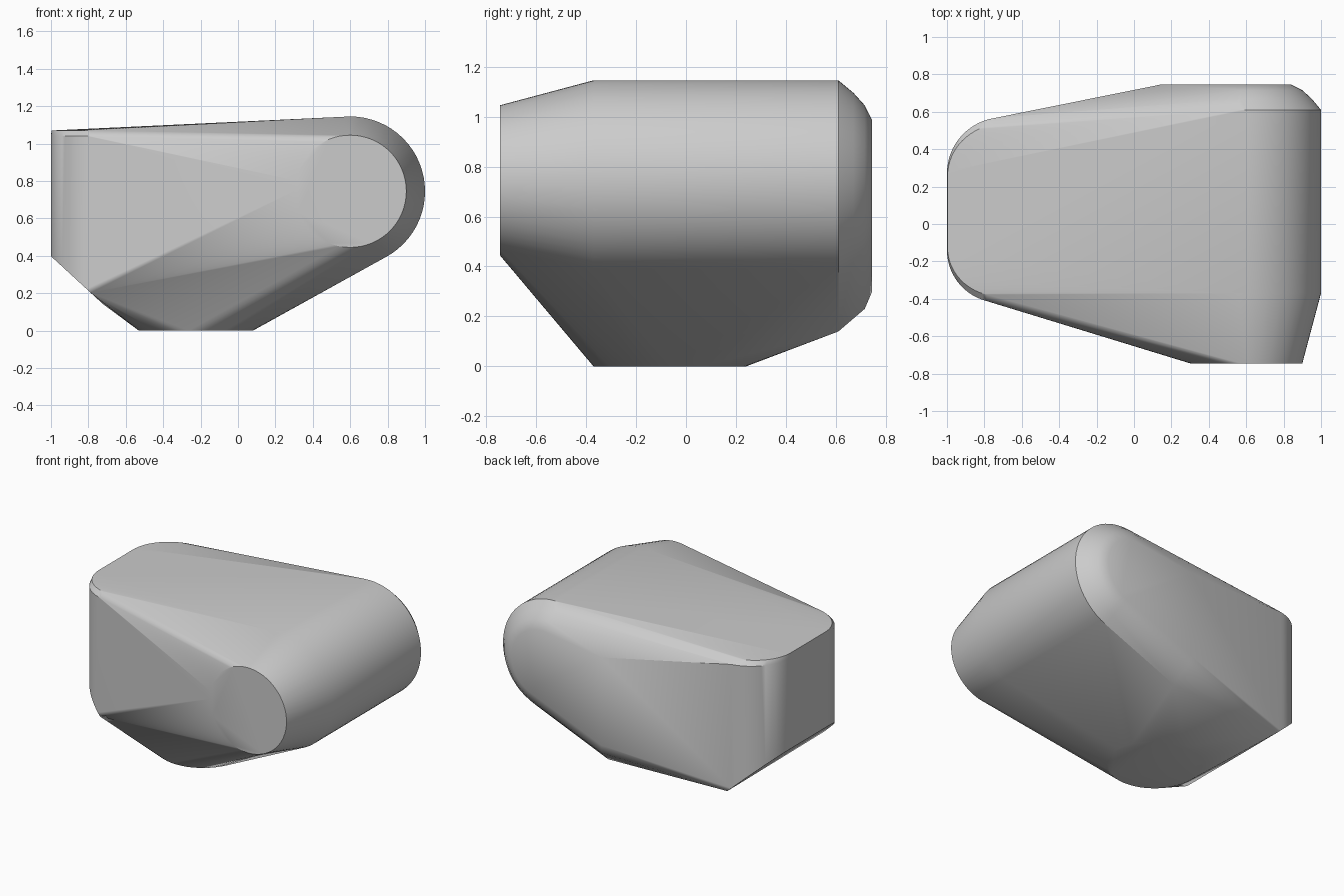
import bpy, bmesh
from math import cos, sin, radians

cube = bpy.data.objects.get("Cube")
if cube:
    bpy.data.objects.remove(cube, do_unlink=True)


def arc(cx, cy, r, start, end, steps):
    """Points along a flat arc, angles in degrees."""
    angles = [radians(start + (end - start) * i / steps) for i in range(steps + 1)]
    return [(cx + r * cos(a), cy + r * sin(a)) for a in angles]


points = []

# Rounded end: coaxial rings along y, (y, radius)
for y, r in ((-0.745, 0.3), (-0.37, 0.4), (0.61, 0.4), (0.67, 0.35),
             (0.715, 0.3), (0.745, 0.24)):
    points += [(x, y, z) for x, z in arc(0.6, 0.745, r, 0, 360, 64)]

# Upright rounded nose, sloping underneath and slightly rounded on top
outline = arc(-0.70, 0.27, 0.3, 94, 180, 16) + arc(-0.72, -0.14, 0.28, 180, 256, 16)
for x, y in outline:
    points.append((x, y, max(0.14, min(0.43, 0.14 + (-0.72 - x) * 0.92))))
    points.append((x, y, 1.04))
    points.append((-0.7 + (x + 0.7) * 0.99, 0.07 + (y - 0.07) * 0.93, 1.07))

# Round flat foot
points += [(x, y, 0) for x, y in arc(-0.225, -0.065, 0.305, 0, 360, 48)]

# Corners of the back panel and of the lower back edge
points += [(0.14, 0.745, 0.3), (0.14, 0.745, 0.92),
           (0.16, 0.715, 0.23), (0.18, 0.61, 0.14)]

bm = bmesh.new()
for p in points:
    bm.verts.new(p)
hull = bmesh.ops.convex_hull(bm, input=bm.verts)
bmesh.ops.delete(bm, geom=list({g for g in hull["geom_interior"] + hull["geom_unused"]
                                if isinstance(g, bmesh.types.BMVert)}), context="VERTS")
bmesh.ops.dissolve_limit(bm, angle_limit=radians(0.5), verts=bm.verts, edges=bm.edges)
bmesh.ops.recalc_face_normals(bm, faces=bm.faces)

mesh = bpy.data.meshes.new("body_shell")
bm.to_mesh(mesh)
bm.free()
body = bpy.data.objects.new("body_shell", mesh)
bpy.context.collection.objects.link(body)

# Plain grey
grey = bpy.data.materials.new("plain_grey")
grey.use_nodes = True
color = (0.6, 0.6, 0.6, 1)
grey.diffuse_color = color
grey.node_tree.nodes["Principled BSDF"].inputs["Base Color"].default_value = color
mesh.materials.append(grey)

bpy.ops.object.select_all(action="DESELECT")
body.select_set(True)
bpy.context.view_layer.objects.active = body
bpy.ops.object.shade_smooth_by_angle(angle=radians(30))
